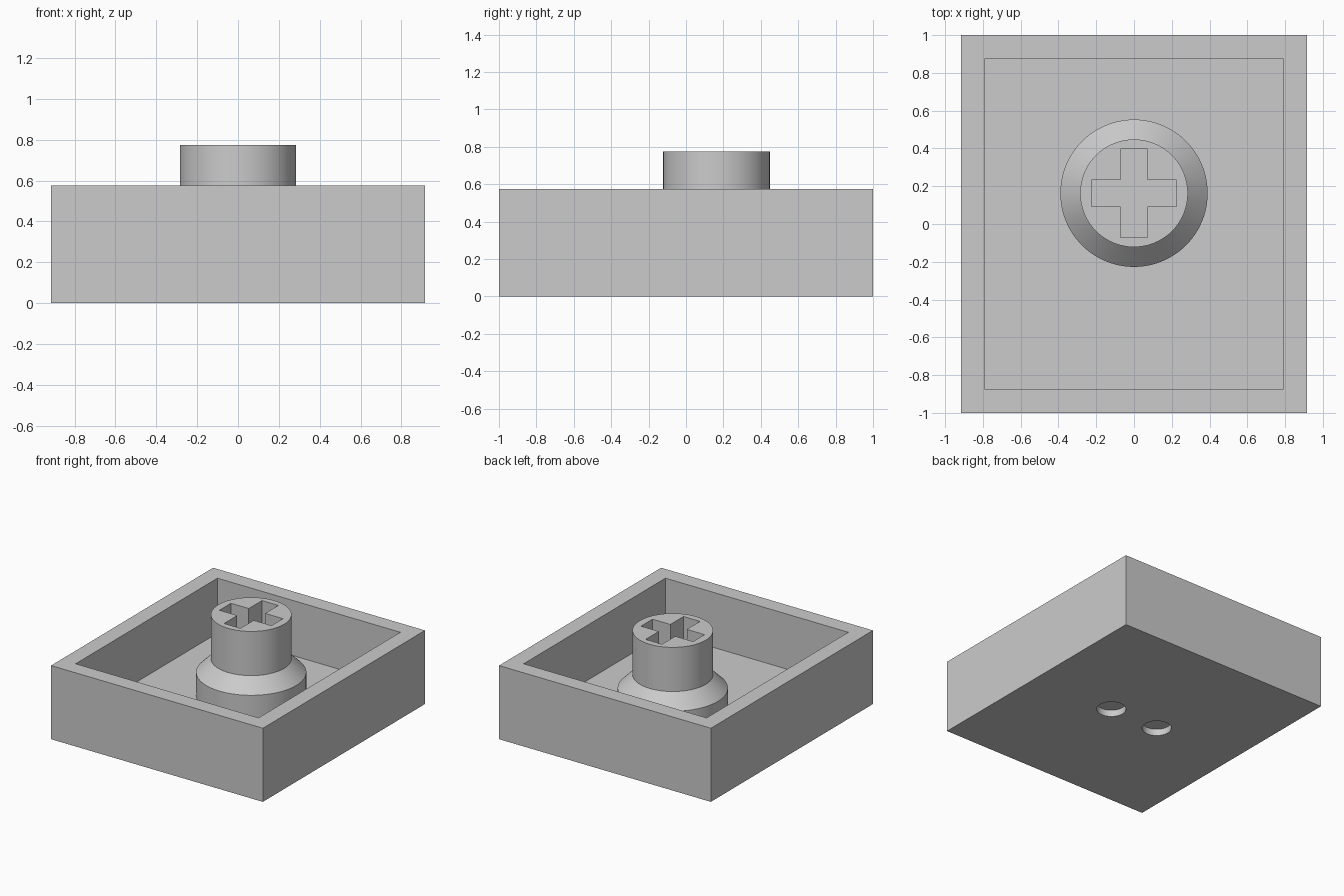
import bpy
import bmesh
import math
from mathutils import Matrix, Vector

if "Cube" in bpy.data.objects:
    bpy.data.objects.remove(bpy.data.objects["Cube"], do_unlink=True)

WIDTH, DEPTH, HEIGHT = 1.83, 2.0, 0.575
WALL, FLOOR = 0.125, 0.145
STEM_Y, STEM_TOP, STEM_R, COLLAR_R = 0.163, 0.775, 0.285, 0.39

grey = bpy.data.materials.new("light_grey")
grey.use_nodes = True
grey.diffuse_color = (0.6, 0.6, 0.6, 1)
grey.node_tree.nodes["Principled BSDF"].inputs["Base Color"].default_value = (0.6, 0.6, 0.6, 1)


def finish(name, bm):
    bmesh.ops.recalc_face_normals(bm, faces=bm.faces)
    mesh = bpy.data.meshes.new(name)
    bm.to_mesh(mesh)
    bm.free()
    mesh.materials.append(grey)
    obj = bpy.data.objects.new(name, mesh)
    bpy.context.collection.objects.link(obj)
    return obj


def prism(name, outline, z0, z1):
    """Extrude a flat outline from z0 to z1."""
    bm = bmesh.new()
    face = bm.faces.new([bm.verts.new((x, y, z0)) for x, y in outline])
    extruded = bmesh.ops.extrude_face_region(bm, geom=[face])["geom"]
    top = [v for v in extruded if isinstance(v, bmesh.types.BMVert)]
    bmesh.ops.translate(bm, verts=top, vec=(0, 0, z1 - z0))
    return finish(name, bm)


def box(name, sx, sy, z0, z1):
    x, y = sx / 2, sy / 2
    return prism(name, [(-x, -y), (x, -y), (x, y), (-x, y)], z0, z1)


def circle(cx, cy, radius, sides=64):
    angles = [2 * math.pi * i / sides for i in range(sides)]
    return [(cx + radius * math.cos(a), cy + radius * math.sin(a)) for a in angles]


def lathe(name, profile, centre, sides=96):
    """Spin a (radius, height) profile about a vertical axis."""
    bm = bmesh.new()
    verts = [bm.verts.new((r, 0, z)) for r, z in profile]
    edges = [bm.edges.new(pair) for pair in zip(verts, verts[1:])]
    bmesh.ops.spin(bm, geom=verts + edges, cent=(0, 0, 0), axis=(0, 0, 1),
                   angle=2 * math.pi, steps=sides, use_merge=True)
    bmesh.ops.remove_doubles(bm, verts=bm.verts, dist=0.0001)
    bm.transform(Matrix.Translation(Vector(centre)))
    return finish(name, bm)


def cut(target, cutter):
    cutter.hide_render = True
    mod = target.modifiers.new("cut", "BOOLEAN")
    mod.operation = "DIFFERENCE"
    mod.solver = "EXACT"
    mod.object = cutter
    bpy.context.view_layer.objects.active = target
    bpy.ops.object.modifier_apply(modifier=mod.name)
    bpy.data.objects.remove(cutter, do_unlink=True)


def smooth(obj):
    bpy.ops.object.select_all(action="DESELECT")
    obj.select_set(True)
    bpy.context.view_layer.objects.active = obj
    bpy.ops.object.shade_smooth_by_angle(angle=math.radians(30))


# Open tray with a thick floor
tray = box("tray", WIDTH, DEPTH, 0, HEIGHT)
cut(tray, box("cavity_cutter", WIDTH - 2 * WALL, DEPTH - 2 * WALL, FLOOR, HEIGHT + 0.2))

# Two shallow round recesses in the underside
for side in (-1, 1):
    cut(tray, prism("recess_cutter", circle(side * 0.213, 0, 0.105), -0.1, 0.052))
smooth(tray)

# Stem with a chamfered collar at its foot
collar_top = 0.325
stem = lathe("stem", [(0, FLOOR), (COLLAR_R, FLOOR), (COLLAR_R, collar_top),
                      (STEM_R, collar_top + COLLAR_R - STEM_R),
                      (STEM_R, STEM_TOP), (0, STEM_TOP)], (0, STEM_Y, 0))

# Cross-shaped socket in the stem
ax, ay, w = 0.225, 0.234, 0.071
quarter = [(ax, -w), (ax, w), (w, w), (w, ay), (-w, ay), (-w, w)]
cross = quarter + [(-x, -y) for x, y in quarter]
cut(stem, prism("socket_cutter", [(x, y + STEM_Y) for x, y in cross],
                STEM_TOP - 0.4, STEM_TOP + 0.1))
smooth(stem)
